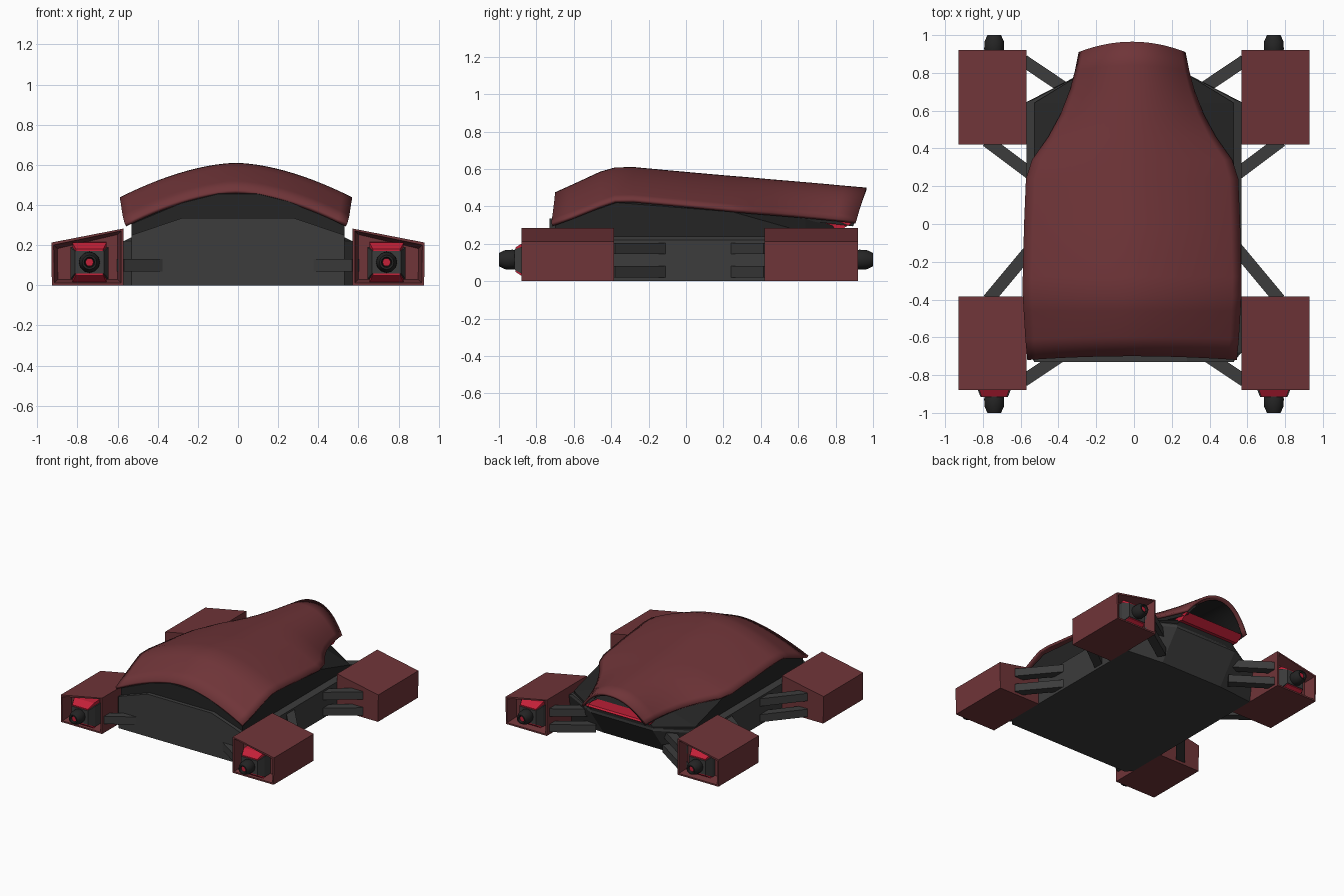
import bpy, bmesh, math
from mathutils import Vector

if "Cube" in bpy.data.objects:
    bpy.data.objects.remove(bpy.data.objects["Cube"])


def material(name, rgb):
    m = bpy.data.materials.new(name)
    m.diffuse_color = (*rgb, 1)
    m.use_nodes = True
    m.node_tree.nodes["Principled BSDF"].inputs["Base Color"].default_value = m.diffuse_color
    return m


MAROON = material("maroon", (0.16, 0.035, 0.04))
RED = material("red", (0.55, 0.015, 0.04))
GREY = material("dark_grey", (0.045, 0.045, 0.045))
BLACK = material("near_black", (0.018, 0.018, 0.018))


def loft(name, rings, mat, closed=True, smooth=None):
    """Skin a list of equal-length point rings; closed rings get end caps."""
    bm = bmesh.new()
    vs = [[bm.verts.new(p) for p in r] for r in rings]
    n = len(rings[0])
    for a, b in zip(vs, vs[1:]):
        for i in range(n if closed else n - 1):
            j = (i + 1) % n
            bm.faces.new((a[i], a[j], b[j], b[i]))
    if closed:
        bm.faces.new(vs[0])
        bm.faces.new(vs[-1])
    bmesh.ops.recalc_face_normals(bm, faces=bm.faces)
    me = bpy.data.meshes.new(name)
    bm.to_mesh(me)
    bm.free()
    ob = bpy.data.objects.new(name, me)
    bpy.context.collection.objects.link(ob)
    me.materials.append(mat)
    if smooth:
        bpy.ops.object.select_all(action='DESELECT')
        ob.select_set(True)
        bpy.context.view_layer.objects.active = ob
        bpy.ops.object.shade_smooth_by_angle(angle=math.radians(smooth))
    return ob


def mirrored(pts):
    """Close a half outline (x > 0) across x = 0."""
    return pts + [(-p[0], *p[1:]) for p in reversed(pts)]


def rect(cx, y, z0, z1, hx):
    return [(cx - hx, y, z0), (cx + hx, y, z0), (cx + hx, y, z1), (cx - hx, y, z1)]


def circle(cx, y, cz, r, n=12):
    return [(cx + r * math.cos(2 * math.pi * i / n), y, cz + r * math.sin(2 * math.pi * i / n))
            for i in range(n)]


# Curved outer shell: y, half width, top z, edge z, arch exponent, edge sweep in y
SHELL = [(-.70, .555, .475, .31, 1.7, -.02), (-.60, .565, .52, .35, 1.7, -.01),
         (-.46, .574, .585, .41, 1.7, 0), (-.38, .579, .608, .437, 1.7, 0),
         (-.28, .579, .61, .438, 1.7, 0), (0, .572, .584, .412, 1.7, 0),
         (.24, .562, .563, .388, 1.7, 0), (.34, .53, .555, .378, 1.8, 0),
         (.46, .445, .544, .367, 1.9, 0), (.58, .38, .534, .356, 2, 0),
         (.72, .33, .522, .343, 2.1, -.01), (.84, .303, .511, .332, 2.2, -.03),
         (.965, .283, .50, .32, 2.2, -.055)]


def arch(row, inset=0, n=24):
    y, w, zt, ze, e, sweep = row
    pts = []
    for i in range(n + 1):
        t = 2 * i / n - 1
        pts.append((t * (w - inset) - .01, y + sweep * t * t - inset * .6,
                    zt - (zt - ze) * abs(t) ** e - inset))
    return pts


shell = loft("body_shell", [arch(r) for r in SHELL], MAROON, closed=False, smooth=35)
sol = shell.modifiers.new("thickness", 'SOLIDIFY')
sol.thickness = .02
up = sum(p.normal.z for p in shell.data.polygons) > 0
sol.offset = -1 if up else 1

# Dark liner of the rear opening
loft("rear_opening_liner", [arch(r, .027) for r in SHELL[8:]], BLACK, closed=False, smooth=35)
# Red lip under the rear opening
lip = [(.72, .31), (.79, .28), (.83, .275), (.895, .315), (.88, .325)]
loft("rear_opening_lip", [[(x, y, z) for y, z in lip] for x in (-.265, .25)], RED)

# Lower hull, its rear leaning outward, with a chamfered top edge
hull = []
for z, w, yr, ym in ((0, .57, .61, .64), (.22, .57, .645, .80), (.24, .53, .66, .80)):
    hull.append(mirrored([(.53, -.725, z), (w, -.68, z), (w, yr, z), (.27, ym, z)]))
loft("lower_hull", hull, GREY)
plate = mirrored([(.53, 0), (.53, .25), (.28, .335)])
loft("front_plate", [[(x, y, z) for x, z in plate] for y in (-.73, -.69)], GREY)

# Dark cabin between hull and shell: y, half width, side z, mid x, mid z, top z
CABIN = [(-.70, .53, .305, .28, .41, .455), (-.37, .53, .42, .28, .53, .575),
         (.25, .53, .37, .28, .48, .525), (.64, .53, .26, .28, .34, .34),
         (.80, .27, .25, .22, .30, .30)]
loft("cabin", [mirrored([(w, y, .22), (w, y, zs), (xm, y, zm), (.1, y, zt)])
               for y, w, zs, xm, zm, zt in CABIN], BLACK)


def strut(name, a, b, z, sx, h=.06, w=.065):
    a, b = Vector((*a, z)), Vector((*b, z))
    d = (b - a).normalized()
    side = Vector((-d.y, d.x, 0)) * w / 2
    rings = []
    for p in (a, b):
        ring = [p - side, p + side]
        quad = [(q.x * sx, q.y, z - h / 2) for q in ring]
        quad += [(q.x * sx, q.y, z + h / 2) for q in reversed(ring)]
        rings.append(quad)
    loft(name, rings, GREY)


for sx, side in ((1, "right"), (-1, "left")):
    # Support struts, in two levels except at the very front
    for z in (.05, .175):
        strut(f"{side}_rear_outer_strut", (.31, .68), (.585, .865), z, sx)
        strut(f"{side}_rear_inner_strut", (.50, .23), (.78, .44), z, sx)
        strut(f"{side}_front_inner_strut", (.52, -.10), (.77, -.40), z, sx)
    strut(f"{side}_front_outer_strut", (.36, -.68), (.585, -.83), .10, sx)

    for sy, end, back, label in ((-1, .88, .385, "front"), (1, .92, .42, "rear")):
        tag = f"{side}_{label}"
        cx, cz = .74 * sx, .115

        # Pod with sloping roof and a recessed open end
        def pod_ring(y, g=0):
            return [(sx * x, sy * y, z) for x, z in
                    ((.57 + g, g), (.927 - g, g), (.93 - g, .213 - g), (.57 + g, .283 - g))]

        loft(f"{tag}_pod", [pod_ring(back), pod_ring(end), pod_ring(end, .012),
                            pod_ring(end - .09, .03)], MAROON)
        # Red housing, grey cheeks and nozzle
        loft(f"{tag}_housing", [rect(cx, sy * (end - .10), .012, .215, .085),
                                rect(cx, sy * .86, .015, .213, .085),
                                rect(cx, sy * .912, .05, .18, .068)], RED)
        loft(f"{tag}_cheeks", [rect(cx, sy * (end - .10), .03, .19, .095),
                               rect(cx, sy * .86, .03, .19, .095),
                               rect(cx, sy * .916, .06, .17, .072)], GREY)
        loft(f"{tag}_nozzle", [circle(cx, sy * .90, cz, .045), circle(cx, sy * .925, cz, .053),
                               circle(cx, sy * .965, cz, .052), circle(cx, sy * 1.0, cz, .036),
                               circle(cx, sy * 1.0, cz, .026), circle(cx, sy * .97, cz, .022)],
             BLACK, smooth=30)
        loft(f"{tag}_nozzle_core", [circle(cx, sy * .96, cz, .02), circle(cx, sy * .985, cz, .02)], RED)
